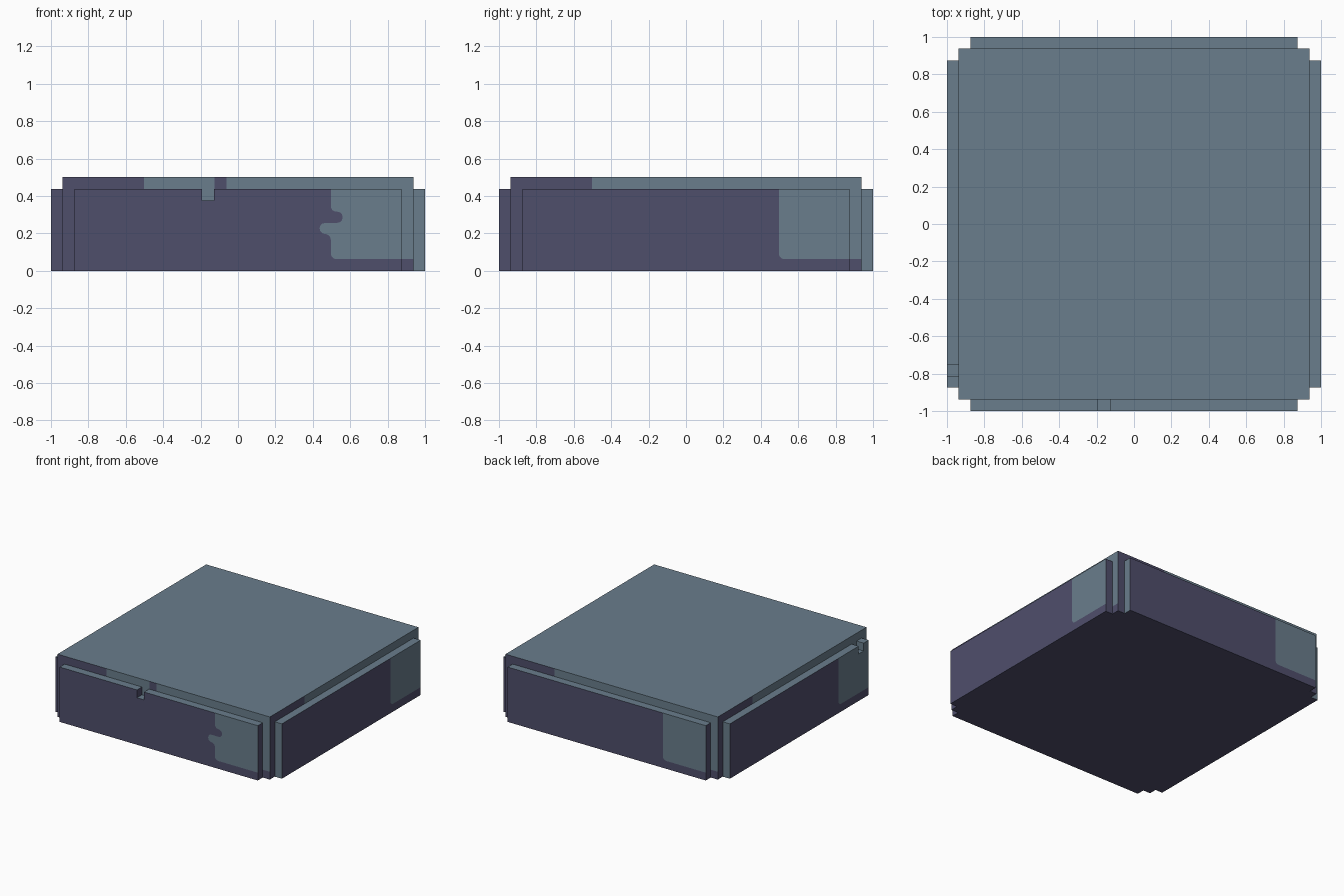
import bpy, bmesh, math

if "Cube" in bpy.data.objects:
    bpy.data.objects.remove(bpy.data.objects["Cube"])

DARK, LIGHT = 0, 1
CORE, PLATE, TOP, LIP, UNIT = 0.9375, 0.875, 0.4375, 0.5, 0.0625


def material(name, rgb):
    m = bpy.data.materials.new(name)
    m.diffuse_color = (*rgb, 1)
    m.use_nodes = True
    m.node_tree.nodes["Principled BSDF"].inputs["Base Color"].default_value = m.diffuse_color
    return m


MATS = [material("dark_violet_grey", (0.078, 0.077, 0.148)),
        material("light_blue_grey", (0.143, 0.206, 0.262))]


def place(k, u, d, z):
    """Side k (front, right, back, left): u runs right, d outward, z up."""
    x, y = u, -d
    for _ in range(k):
        x, y = -y, x
    return (x, y, z)


def face(bm, pts, mat):
    f = bm.faces.new([bm.verts.new(p) for p in pts])
    f.material_index = mat


def finish(bm, name):
    bmesh.ops.remove_doubles(bm, verts=bm.verts, dist=1e-5)
    me = bpy.data.meshes.new(name)
    bm.to_mesh(me)
    bm.free()
    for m in MATS:
        me.materials.append(m)
    ob = bpy.data.objects.new(name, me)
    bpy.context.collection.objects.link(ob)


def arc(cx, cz, a0, a1, r=0.03, n=6):
    return [(cx + r * math.cos(math.radians(a0 + (a1 - a0) * i / n)),
             cz + r * math.sin(math.radians(a0 + (a1 - a0) * i / n))) for i in range(n + 1)]


def seam(wavy):
    """Colour boundary on a plate, from its top edge down to the base band."""
    s = 0.496
    pts = [(s, TOP)]
    if wavy:
        pts += arc(s + 0.03, 0.346, 180, 270)       # shoulder
        pts += arc(s + 0.034, 0.286, 90, -90)       # dark knob
        pts += arc(s - 0.03, 0.226, 90, 270)        # light knob
        pts += arc(s - 0.03, 0.166, 90, 0)          # shoulder
    return pts + arc(s + 0.03, UNIT + 0.03, 180, 270)


def side_plate(k, name, notch=None):
    bm = bmesh.new()
    cut = []
    if notch is not None:                           # square notch in the top edge
        a, b, low = notch, notch + UNIT, TOP - UNIT
        cut = [(b, TOP), (b, low), (a, low), (a, TOP)]
    line = seam(k == 0)
    in_light = notch is not None and notch > 0.5

    # outer face in two colours
    light = line + [(PLATE, UNIT), (PLATE, TOP)] + (cut if in_light else [])
    dark = [(PLATE, UNIT)] + line[::-1] + ([] if in_light else cut)
    dark += [(-PLATE, TOP), (-PLATE, 0), (PLATE, 0)]
    face(bm, [place(k, u, 1, z) for u, z in light], LIGHT)
    face(bm, [place(k, u, 1, z) for u, z in dark], DARK)

    # edges: tops and left ends light, undersides and right ends dark
    outline = [(-PLATE, 0), (PLATE, 0), (PLATE, TOP)] + cut + [(-PLATE, TOP)]
    for (u0, z0), (u1, z1) in zip(outline, outline[1:] + outline[:1]):
        mat = LIGHT if u1 < u0 - 1e-6 or z1 < z0 - 1e-6 else DARK
        face(bm, [place(k, u0, 1, z0), place(k, u0, CORE, z0),
                  place(k, u1, CORE, z1), place(k, u1, 1, z1)], mat)
    finish(bm, name)


def core_block():
    bm = bmesh.new()
    for z, mat, step in ((0, DARK, -1), (LIP, LIGHT, 1)):
        corners = [(-CORE, -CORE), (CORE, -CORE), (CORE, CORE), (-CORE, CORE)][::step]
        face(bm, [(x, y, z) for x, y in corners], mat)
    for k in range(4):
        bands = [(-CORE, -0.503, 0, LIP, DARK), (-0.503, CORE, 0, UNIT, DARK)]
        if k == 0:                                  # dark patch beside the front notch
            bands += [(-0.503, -0.125, UNIT, LIP, LIGHT),
                      (-0.125, -0.0625, UNIT, LIP, DARK),
                      (-0.0625, CORE, UNIT, LIP, LIGHT)]
        else:
            bands += [(-0.503, CORE, UNIT, LIP, LIGHT)]
        for u0, u1, z0, z1, mat in bands:
            face(bm, [place(k, u, CORE, z) for u, z in
                      ((u0, z0), (u1, z0), (u1, z1), (u0, z1))], mat)
    finish(bm, "core_block")


core_block()
side_plate(0, "front_plate", notch=-0.1915)
side_plate(1, "right_plate")
side_plate(2, "back_plate")
side_plate(3, "left_plate", notch=0.75)
